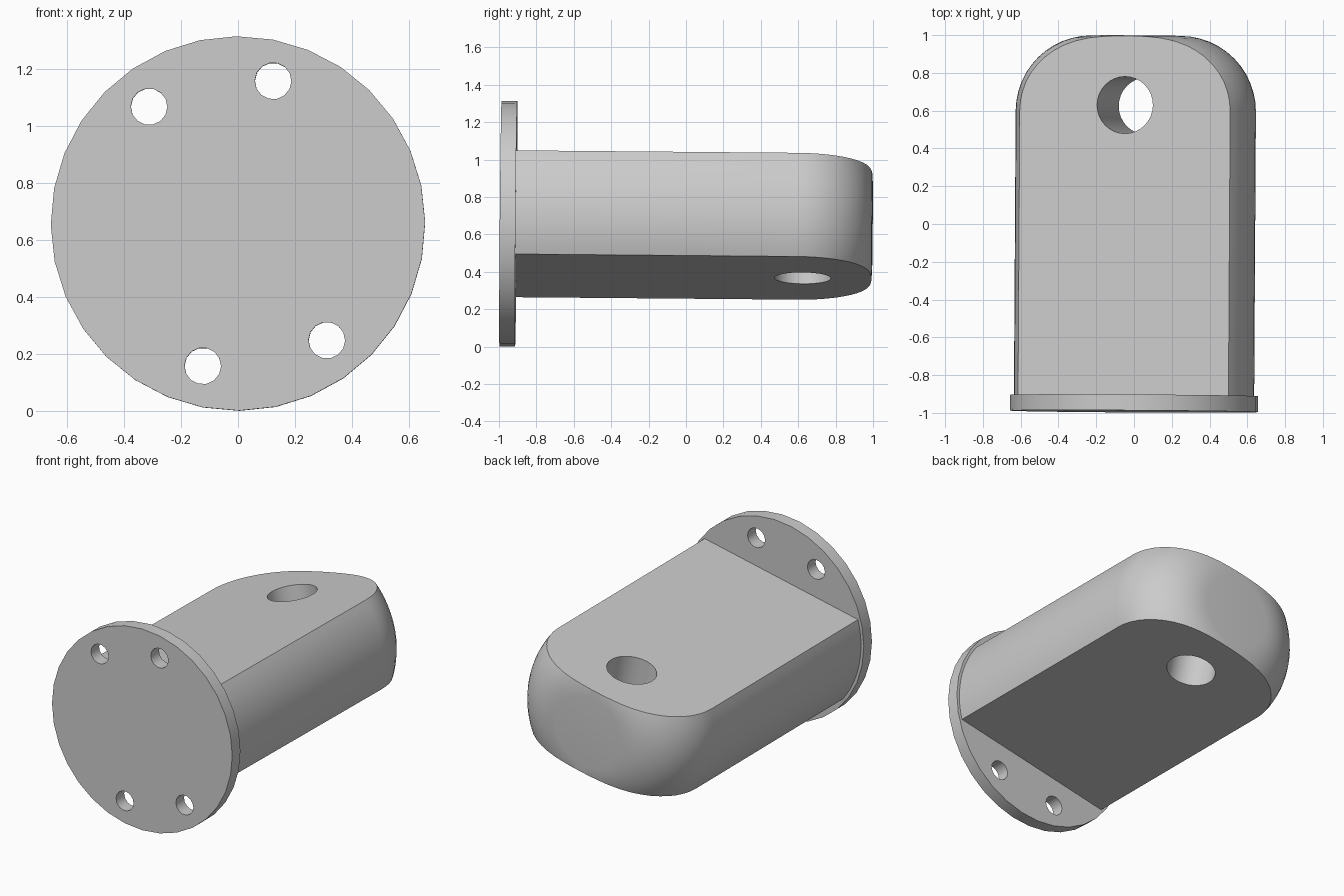
import bpy, bmesh, math
from mathutils import Matrix, Vector

cube = bpy.data.objects.get("Cube")
if cube:
    bpy.data.objects.remove(cube, do_unlink=True)

# Sizes in the part's own frame: axis along +y, flats facing +z and -z
FRONT, STEP, END = -0.992, -0.908, 0.997
FLANGE_R, BODY_R, FILLET, FLAT = 0.656, 0.636, 0.4, 0.283

# Slight roll, pitch and yaw about the centre of the flange
rad = math.radians
PIVOT = Vector((0, -0.95, 0))
POSE = (Matrix.Translation(PIVOT + Vector((0, 0, 0.657)))
        @ Matrix.Rotation(rad(-0.35), 4, 'Z')
        @ Matrix.Rotation(rad(-0.5), 4, 'X')
        @ Matrix.Rotation(rad(-11.7), 4, 'Y')
        @ Matrix.Translation(-PIVOT))

grey = bpy.data.materials.new("plain_grey")
grey.use_nodes = True
colour = (0.6, 0.6, 0.6, 1)
grey.diffuse_color = colour
grey.node_tree.nodes["Principled BSDF"].inputs["Base Color"].default_value = colour


def make_object(name, bm):
    bmesh.ops.recalc_face_normals(bm, faces=bm.faces)
    mesh = bpy.data.meshes.new(name)
    bm.to_mesh(mesh)
    bm.free()
    mesh.materials.append(grey)
    obj = bpy.data.objects.new(name, mesh)
    bpy.context.collection.objects.link(obj)
    return obj


def cylinder(name, radius, depth, centre, sides, along_y=True):
    bm = bmesh.new()
    turn = Matrix.Rotation(rad(90), 4, 'X') if along_y else Matrix()
    bmesh.ops.create_cone(bm, cap_ends=True, segments=sides, radius1=radius,
                          radius2=radius, depth=depth,
                          matrix=Matrix.Translation(centre) @ turn)
    return make_object(name, bm)


def activate(obj):
    bpy.ops.object.select_all(action='DESELECT')
    obj.select_set(True)
    bpy.context.view_layer.objects.active = obj


def drill(obj, cutter):
    cutter.hide_render = True
    mod = obj.modifiers.new("hole", 'BOOLEAN')
    mod.operation = 'DIFFERENCE'
    mod.solver = 'EXACT'
    mod.object = cutter
    activate(obj)
    bpy.ops.object.modifier_apply(modifier=mod.name)
    bpy.data.objects.remove(cutter, do_unlink=True)


# Flange with four bolt holes
flange = cylinder("flange", FLANGE_R, STEP - FRONT, (0, (FRONT + STEP) / 2, 0), 32)
for sx in (-1, 1):
    for sz in (-1, 1):
        drill(flange, cylinder("bolt_cutter", 0.064, 0.4,
                               (sx * 0.222, -0.95, sz * 0.464), 14))

# Body: revolved round-nosed bar
bm = bmesh.new()
profile = [(0, STEP - 0.01), (BODY_R, STEP - 0.01)]
for i in range(13):
    a = rad(90) * i / 12
    profile.append((BODY_R - FILLET + FILLET * math.cos(a),
                    END - FILLET + FILLET * math.sin(a)))
profile.append((0, END))
verts = [bm.verts.new((r, y, 0)) for r, y in profile]
edges = [bm.edges.new(pair) for pair in zip(verts, verts[1:])]
bmesh.ops.spin(bm, geom=verts + edges, cent=(0, 0, 0), axis=(0, 1, 0),
               angle=rad(360), steps=64, use_merge=True)
bmesh.ops.remove_doubles(bm, verts=bm.verts, dist=0.0005)

# Flats sliced off the top and bottom
for side in (-1, 1):
    cut = bmesh.ops.bisect_plane(bm, geom=bm.verts[:] + bm.edges[:] + bm.faces[:],
                                 plane_co=(0, 0, side * FLAT),
                                 plane_no=(0, 0, side), clear_outer=True)
    rim = [e for e in cut["geom_cut"] if isinstance(e, bmesh.types.BMEdge)]
    bmesh.ops.contextual_create(bm, geom=rim)
body = make_object("body", bm)

# Pin hole through the flats
drill(body, cylinder("pin_cutter", 0.151, 1, (0, 0.627, 0), 32, along_y=False))

for obj in (flange, body):
    obj.data.transform(POSE)
    activate(obj)
    bpy.ops.object.shade_smooth_by_angle(angle=rad(30))
